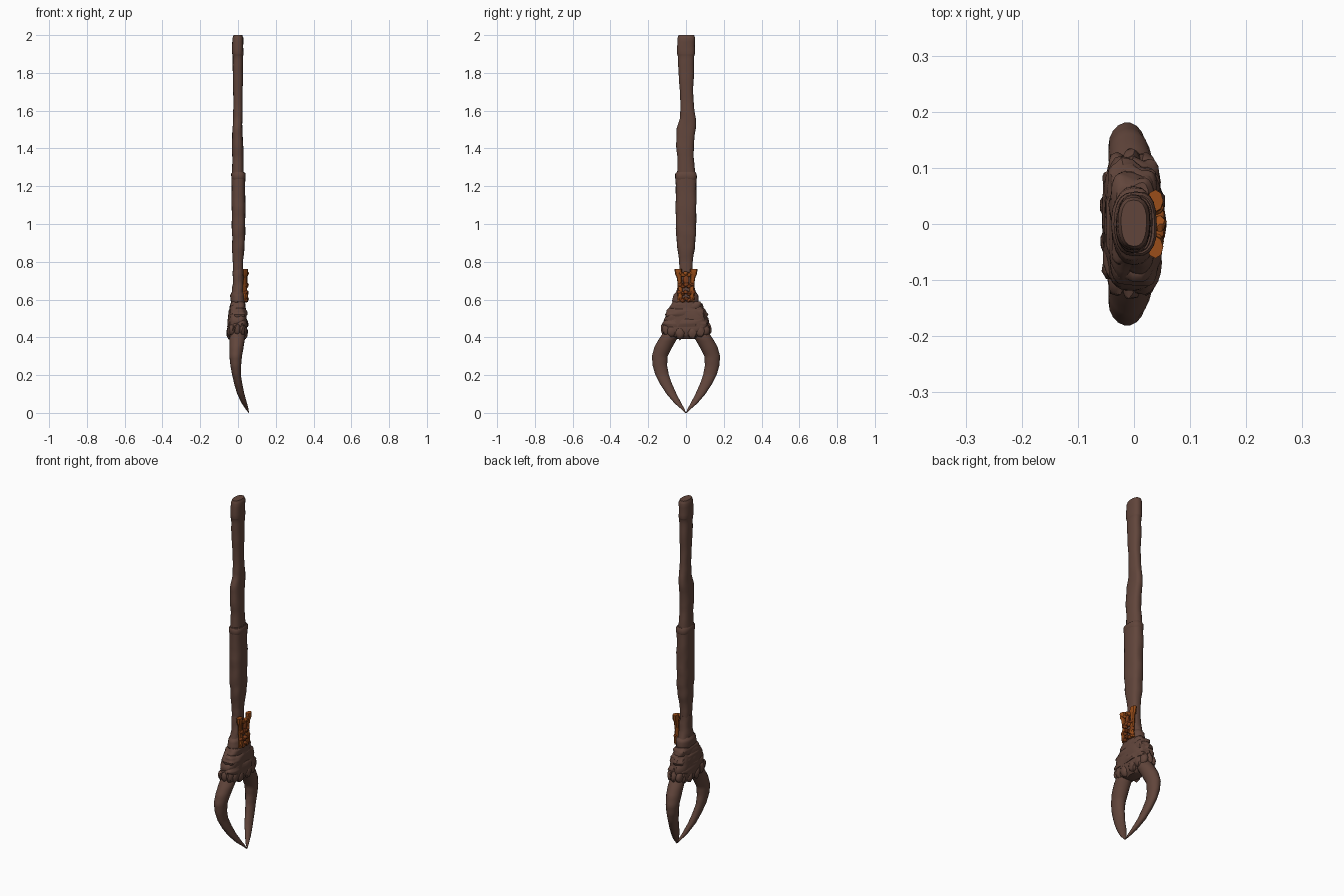
import bpy, bmesh, math
from math import sin, cos, pi
from mathutils import Vector, noise

cube = bpy.data.objects.get("Cube")
if cube:
    bpy.data.objects.remove(cube, do_unlink=True)


def material(name, rgb):
    m = bpy.data.materials.new(name)
    m.use_nodes = True
    m.diffuse_color = (*rgb, 1)
    m.node_tree.nodes["Principled BSDF"].inputs["Base Color"].default_value = (*rgb, 1)
    return m


BROWN = material("dark_brown_wood", (0.12, 0.06, 0.044))
ORANGE = material("burnt_orange", (0.32, 0.075, 0.01))
RUST = material("dark_rust", (0.21, 0.046, 0.009))


def finish(name, bm, mat):
    bmesh.ops.recalc_face_normals(bm, faces=bm.faces)
    me = bpy.data.meshes.new(name)
    bm.to_mesh(me)
    bm.free()
    me.materials.append(mat)
    ob = bpy.data.objects.new(name, me)
    bpy.context.collection.objects.link(ob)
    bpy.ops.object.select_all(action="DESELECT")
    ob.select_set(True)
    bpy.context.view_layer.objects.active = ob
    bpy.ops.object.shade_smooth_by_angle(angle=math.radians(40))
    return ob


def power(v, p):
    return math.copysign(abs(v) ** p, v)


def loft(name, rows, mat=BROWN, sides=20, steps=4, p=1.0, rough=0.0, freq=20, side=1):
    """Skin rounded sections, each row being z, centre x, centre y, radius x, radius y."""
    dense = []
    for a, b in zip(rows, rows[1:]):
        dense += [[u + (v - u) * i / steps for u, v in zip(a, b)] for i in range(steps)]
    dense.append(rows[-1])
    bm = bmesh.new()
    rings = []
    for z, cx, cy, rx, ry in dense:
        ring = []
        for k in range(sides):
            t = 2 * pi * k / sides
            out = Vector((rx * power(cos(t), p), ry * power(sin(t), p), 0))
            if rough:
                n = noise.noise(Vector((out.x * freq, out.y * freq, z * freq)))
                out *= 1 + rough * n
            ring.append(bm.verts.new((cx + out.x, side * (cy + out.y), z)))
        rings.append(ring)
    for a, b in zip(rings, rings[1:]):
        for k in range(sides):
            j = (k + 1) % sides
            bm.faces.new((a[k], a[j], b[j], b[k]))
    bm.faces.new(rings[0])
    bm.faces.new(rings[-1])
    return finish(name, bm, mat)


def lumps(name, items, mat=BROWN, rough=0.15):
    """Join knobbly ellipsoids, each given by centre and radii."""
    bm = bmesh.new()
    for c, r in items:
        made = bmesh.ops.create_icosphere(bm, subdivisions=2, radius=1)["verts"]
        for v in made:
            n = 1 + rough * noise.noise(v.co * 1.7 + Vector(c) * 50)
            v.co = Vector(c) + Vector([a * b * n for a, b in zip(v.co, r)])
    return finish(name, bm, mat)


# Crooked upper shaft
loft("upper_shaft", [
    (1.25, 0, 0, .03, .048), (1.35, 0, -.002, .03, .044), (1.42, -.002, -.006, .029, .047),
    (1.5, -.003, 0, .027, .051), (1.56, -.002, .01, .025, .043), (1.62, 0, .008, .024, .035),
    (1.7, 0, .003, .025, .036), (1.8, -.001, .002, .027, .04), (1.89, -.001, 0, .027, .042),
    (1.9, -.001, 0, .029, .045), (1.985, -.001, 0, .029, .046), (2.0, -.001, 0, .023, .041)],
    p=.82, rough=.1, freq=16)

# Wrapped grip with a ledge at its top
loft("grip", [
    (.74, 0, 0, .026, .034), (.8, 0, 0, .028, .036), (.87, .002, 0, .033, .046),
    (.95, .003, 0, .035, .053), (1.1, .003, 0, .036, .055), (1.26, .002, 0, .036, .055),
    (1.275, .001, 0, .031, .049)], p=.75, rough=.09, freq=18, steps=6)
loft("grip_ledge", [(1.235, .002, 0, .035, .053), (1.242, .002, 0, .038, .057),
                    (1.265, .002, 0, .038, .057), (1.272, .002, 0, .034, .053)],
     p=.75, steps=1, rough=.06)

# Neck between the grip and the head
loft("neck", [(.55, 0, 0, .036, .065), (.62, 0, 0, .034, .055), (.68, 0, 0, .029, .042),
              (.76, 0, 0, .026, .034)], p=.85, rough=.15, freq=24)
loft("neck_collar", [(.575, 0, 0, .034, .06), (.59, 0, 0, .039, .069),
                     (.625, 0, 0, .038, .067), (.64, 0, 0, .032, .052)], p=.8, rough=.12)

# Boxy swollen head, built in overlapping tiers
loft("head", [
    (.39, -.004, 0, .03, .045), (.41, -.004, 0, .045, .09), (.44, -.004, 0, .051, .12),
    (.5, -.003, 0, .049, .112), (.55, -.002, 0, .042, .09), (.585, 0, 0, .036, .064)],
    p=.6, sides=32, rough=.14, freq=28)
for i, (z, rx, ry) in enumerate(((.48, .054, .122), (.53, .048, .108), (.565, .041, .088))):
    loft(f"head_tier_{i + 1}", [(z - .025, -.002, 0, rx * .93, ry * .96), (z - .008, -.002, 0, rx, ry),
         (z + .012, -.002, 0, rx * .94, ry * .95), (z + .025, -.002, 0, rx * .75, ry * .82)],
         p=.6, sides=32, rough=.18, freq=32)

# Knuckled rim where the claws emerge
rim = []
for k in range(14):
    t = 2 * pi * (k + .5) / 14
    drop = .025 * (1 - abs(sin(t)))
    rim.append(((-.004 + .039 * power(cos(t), .5), .109 * power(sin(t), .8), .443 - drop),
                (.018, .027, .034)))
lumps("head_rim", rim, rough=.25)

# Pair of curved claws meeting at the tip
claw = [(.46, -.004, .07, .034, .04), (.42, -.003, .08, .04, .045), (.39, -.004, .096, .041, .048),
        (.35, -.008, .12, .038, .048), (.3, -.012, .139, .033, .042), (.25, -.012, .138, .028, .039),
        (.2, -.008, .126, .023, .036), (.15, .002, .104, .021, .032), (.1, .015, .077, .019, .027),
        (.05, .034, .042, .014, .018), (.02, .048, .016, .008, .009), (0, .057, .002, .001, .002)]
for label, side in (("back", 1), ("front", -1)):
    loft(f"{label}_claw", claw, sides=18, rough=.04, freq=18, side=side)

# Orange ornament tied onto the left face of the neck
for label, side in (("back", 1), ("front", -1)):
    loft(f"{label}_ornament_post", [
        (.59, .036, .034, .012, .013), (.62, .04, .031, .013, .013), (.67, .036, .031, .01, .012),
        (.72, .038, .036, .01, .014), (.735, .038, .039, .013, .019), (.762, .038, .041, .014, .02)],
        ORANGE, sides=8, steps=2, rough=.2, freq=60, side=side)


def bar(z, w):
    return [((.046 - .0025 * abs(k), k * w / 2.4, z + .004 * (-1) ** k), (.011, .014, .011))
            for k in range(-2, 3)]


lumps("ornament_top_bar", bar(.735, .036), ORANGE, rough=.35)
lumps("ornament_lower_bars", bar(.6, .038) + bar(.635, .042) + bar(.675, .034)
      + [((.042, 0, .7), (.01, .014, .035))], RUST, rough=.35)
